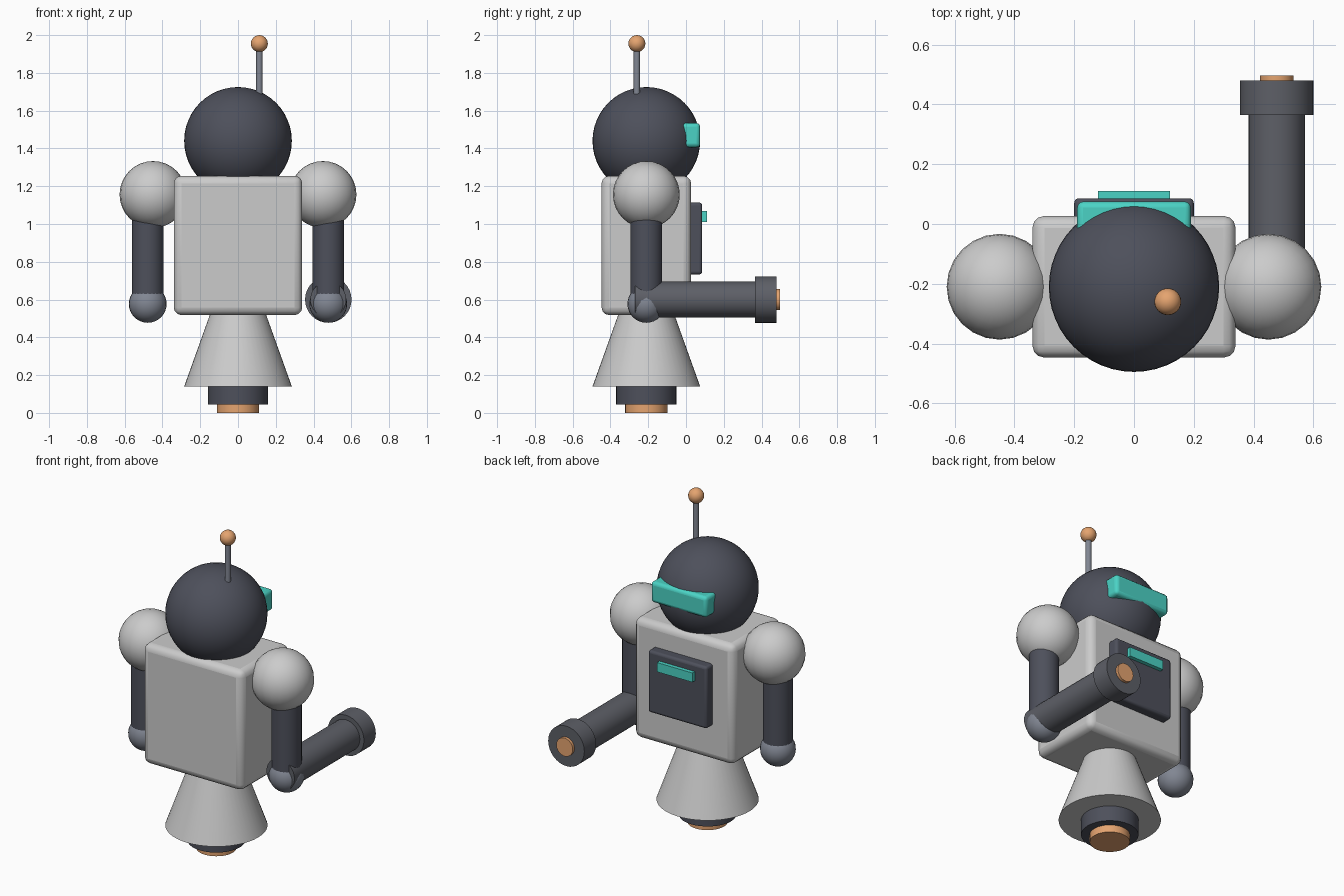
import bpy
from math import radians, pi

if "Cube" in bpy.data.objects:
    bpy.data.objects.remove(bpy.data.objects["Cube"])

CY = -0.21  # body axis in y


def material(name, rgb):
    m = bpy.data.materials.new(name)
    m.diffuse_color = (*rgb, 1)
    m.use_nodes = True
    m.node_tree.nodes["Principled BSDF"].inputs["Base Color"].default_value = m.diffuse_color
    return m


DARK = material("dark_shell", (0.075, 0.08, 0.105))
GUNMETAL = material("gunmetal", (0.11, 0.115, 0.135))
STEEL = material("steel", (0.22, 0.24, 0.29))
TEAL = material("teal_glow", (0.07, 0.65, 0.56))
ORANGE = material("orange_glow", (0.78, 0.37, 0.16))


def finish(name, mat):
    ob = bpy.context.object
    ob.name = name
    if mat:
        ob.data.materials.append(mat)
    bpy.ops.object.shade_smooth_by_angle(angle=radians(35))
    return ob


def ball(name, loc, r, mat=None, seg=32, rings=16):
    bpy.ops.mesh.primitive_uv_sphere_add(segments=seg, ring_count=rings, radius=r, location=loc)
    return finish(name, mat)


def tube(name, x, y, z0, z1, r0, r1, mat=None, seg=32):
    """Upright cylinder or cone from z0 to z1."""
    bpy.ops.mesh.primitive_cone_add(vertices=seg, radius1=r0, radius2=r1, depth=z1 - z0,
                                    location=(x, y, (z0 + z1) / 2))
    return finish(name, mat)


def barrel(name, x, z, y0, y1, r, mat):
    """Cylinder along y from y0 to y1."""
    bpy.ops.mesh.primitive_cylinder_add(vertices=32, radius=r, depth=y1 - y0,
                                        location=(x, (y0 + y1) / 2, z), rotation=(pi / 2, 0, 0))
    return finish(name, mat)


def box(name, hx, y0, y1, z0, z1, bevel, mat=None):
    """Box centred on x with rounded edges."""
    bpy.ops.mesh.primitive_cube_add(size=1, location=(0, (y0 + y1) / 2, (z0 + z1) / 2))
    bpy.context.object.scale = (2 * hx, y1 - y0, z1 - z0)
    bpy.ops.object.transform_apply(location=False, rotation=False, scale=True)
    ob = finish(name, mat)
    if bevel:
        b = ob.modifiers.new("bevel", 'BEVEL')
        b.width, b.segments = bevel, 3
    return ob


# torso, chest panel and its light
box("torso", 0.34, -0.447, 0.027, 0.518, 1.255, 0.04)
box("chest_panel", 0.2, -0.02, 0.086, 0.733, 1.113, 0.015, DARK)
box("chest_light", 0.12, 0.06, 0.11, 1.011, 1.068, 0, TEAL)

# head, visor and antenna
ball("head", (0, CY, 1.44), 0.285, DARK, 48, 24)
box("visor", 0.19, -0.09, 0.075, 1.406, 1.534, 0.02, TEAL)
tube("antenna_rod", 0.113, -0.26, 1.65, 1.93, 0.017, 0.017, STEEL, 16)
ball("antenna_tip", (0.113, -0.26, 1.955), 0.045, ORANGE, 24, 12)

# skirt and thruster
tube("skirt", 0, CY, 0.14, 0.55, 0.285, 0.138, None, 48)
tube("thruster_ring", 0, CY, 0.045, 0.16, 0.16, 0.16, DARK)
tube("thruster_core", 0, CY, 0, 0.06, 0.112, 0.112, ORANGE)

# arms, the same on both sides
for side, sx in (("left", -1), ("right", 1)):
    ball(side + "_shoulder", (sx * 0.45, CY, 1.156), 0.177, None, 24, 16)
    tube(side + "_upper_arm", sx * 0.478, CY, 0.58, 1.12, 0.084, 0.084, DARK)
    ball(side + "_hand", (sx * 0.478, CY, 0.577), 0.1, STEEL, 24, 16)

# cannon forearm on the right
barrel("cannon_barrel", 0.478, 0.6, -0.27, 0.4, 0.095, GUNMETAL)
barrel("cannon_collar", 0.478, 0.6, 0.365, 0.48, 0.123, GUNMETAL)
barrel("cannon_core", 0.478, 0.6, 0.44, 0.497, 0.056, ORANGE)
